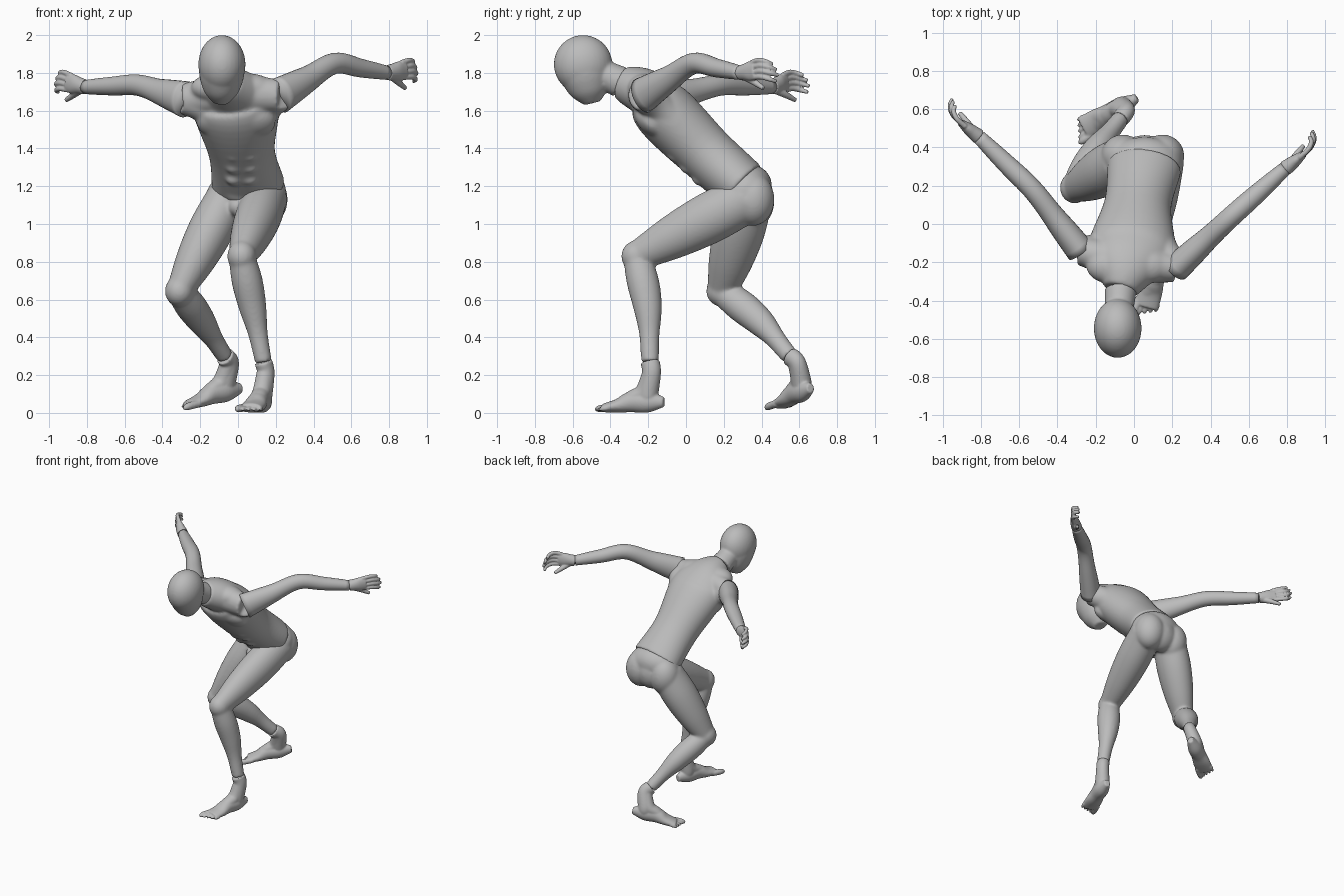
import bpy, bmesh, math
from mathutils import Vector, Matrix

cube = bpy.data.objects.get("Cube")
if cube:
    bpy.data.objects.remove(cube, do_unlink=True)

shade = .5
grey = bpy.data.materials.new("mannequin_grey")
grey.use_nodes = True
grey.diffuse_color = (shade, shade, shade, 1)
grey.node_tree.nodes["Principled BSDF"].inputs["Base Color"].default_value = grey.diffuse_color

# Joints of the pose
neck = Vector((-.07, -.345, 1.75))
skull = Vector((-.085, -.545, 1.845))
chin = Vector((-.09, -.495, 1.64))
pelvis = Vector((.055, .3, 1.2))
waist = Vector((.02, .1, 1.38))
chest = Vector((-.01, -.12, 1.6))
collar = Vector((-.03, -.2, 1.69))
left_shoulder = Vector((.22, -.23, 1.68))
left_elbow = Vector((.51, .04, 1.85))
left_wrist = Vector((.79, .29, 1.8))
right_shoulder = Vector((-.28, -.14, 1.66))
right_elbow = Vector((-.53, .18, 1.735))
right_wrist = Vector((-.81, .455, 1.725))
left_hip = Vector((.15, .33, 1.14))
left_knee = Vector((.02, -.26, .83))
left_ankle = Vector((.135, -.19, .27))
right_hip = Vector((-.06, .33, 1.13))
right_knee = Vector((-.31, .19, .645))
right_ankle = Vector((-.07, .55, .3))


def sample(values, t):
    """Smooth curve through evenly spaced values, for t from start to end."""
    if len(values) == 1:
        return values[0]
    padded = [values[0] * 2 - values[1], *values, values[-1] * 2 - values[-2]]
    place = t * (len(values) - 1)
    i = min(int(place), len(values) - 2)
    f = place - i
    a, b, c, d = padded[i:i + 4]
    return (b + (c - a) * (f / 2) + (a * 2 - b * 5 + c * 4 - d) * (f * f / 2)
            + (b * 3 - a - c * 3 + d) * (f ** 3 / 2))


def tube(bm, points, widths, flat=(1,), across=(1, 0, 0), across_end=None, sides=28, steps=24):
    """Loft ellipses along a path; flat is the depth as a share of the width."""
    points = [Vector(p) for p in points]
    first, last = Vector(across), Vector(across_end or across)
    centres = [sample(points, i / steps) for i in range(steps + 1)]
    rings = []
    for i, centre in enumerate(centres):
        t = i / steps
        tangent = (centres[min(i + 1, steps)] - centres[max(i - 1, 0)]).normalized()
        u = first.lerp(last, t)
        u = (u - tangent * u.dot(tangent)).normalized()
        v = tangent.cross(u) * sample(flat, t)
        radius = sample(widths, t)
        angles = [math.tau * k / sides for k in range(sides)]
        rings.append([bm.verts.new(centre + (u * math.cos(a) + v * math.sin(a)) * radius) for a in angles])
    for low, high in zip(rings, rings[1:]):
        for k in range(sides):
            j = (k + 1) % sides
            bm.faces.new((low[k], low[j], high[j], high[k]))
    bm.faces.new(rings[0][::-1])
    bm.faces.new(rings[-1])


def ball(bm, centre, radii, tilt=0):
    """Ellipsoid, tilted about the x axis."""
    spin = Matrix.Rotation(math.radians(tilt), 3, 'X').to_quaternion()
    bmesh.ops.create_uvsphere(bm, u_segments=32, v_segments=20, radius=1,
                              matrix=Matrix.LocRotScale(Vector(centre), spin, Vector(radii)))


def finish(name, bm, voxel=0, smooth=0):
    """Make the object; a voxel size fuses overlapping pieces into one skin."""
    bmesh.ops.recalc_face_normals(bm, faces=bm.faces)
    for face in bm.faces:
        face.smooth = True
    mesh = bpy.data.meshes.new(name)
    bm.to_mesh(mesh)
    bm.free()
    mesh.materials.append(grey)
    obj = bpy.data.objects.new(name, mesh)
    bpy.context.collection.objects.link(obj)
    if voxel:
        fuse = obj.modifiers.new("fuse", 'REMESH')
        fuse.mode = 'VOXEL'
        fuse.voxel_size = voxel
        fuse.use_smooth_shade = True
        soften = obj.modifiers.new("soften", 'SMOOTH')
        soften.iterations = smooth


# Head and neck
bm = bmesh.new()
ball(bm, skull, (.125, .155, .155))
tube(bm, [skull, chin], [.12, .12, .108, .085, .04], [1.12])
tube(bm, [neck, skull], [.084, .075, .07])
finish("head", bm, .008, 10)

# Torso: ribcage, shoulder girdle, chest, back and stomach muscles
bm = bmesh.new()
tube(bm, [pelvis, waist, chest, collar, neck], [.195, .176, .228, .19, .09],
     [.74, .86, .71, .66, .97], across_end=(1, -.2, 0), sides=40)
tube(bm, [right_shoulder, collar, left_shoulder], [.076, .1, .076], [1.12, 1.05, 1.12], (0, 1, 0))
ball(bm, pelvis + Vector((-.03, -.1, -.03)), (.1, .06, .08), 40)
for side, shoulder in ((-1, right_shoulder), (1, left_shoulder)):
    across = Vector((side, 0, 0))
    tube(bm, [waist + across * .11, chest + across * .15, shoulder], [.05, .085, .08])
    ball(bm, chest + Vector((side * .1, -.05 - side * .02, -.06)), (.11, .06, .1), 45)
    ball(bm, collar + Vector((side * .1, -.02, .03)), (.12, .09, .075))
    for row in range(3):
        ball(bm, waist + Vector((side * .042, -.163 + row * .064, -.02 - row * .062)), (.042, .03, .036), 45)
finish("torso", bm, .008, 20)

# Pelvis and both legs in one skin
bm = bmesh.new()
ball(bm, pelvis + Vector((0, .01, -.025)), (.2, .155, .13), 40)
ball(bm, pelvis + Vector((0, .06, -.07)), (.13, .105, .13))
ball(bm, pelvis + Vector((-.06, -.1, -.11)), (.045, .06, .05))
for hip, knee, ankle in ((left_hip, left_knee, left_ankle), (right_hip, right_knee, right_ankle)):
    ball(bm, hip + Vector((0, .025, -.01)), (.113, .113, .14))
    tube(bm, [hip, knee], [.113, .12, .104, .07], [1.13])
    ball(bm, knee, (.077, .083, .083))
    calf = (knee + ankle) / 2 + Vector((0, .022, .01))
    tube(bm, [knee, calf, ankle], [.07, .082, .073, .052, .045], [1.04])
finish("pelvis_and_legs", bm, .008, 18)

# Arms
for name, shoulder, elbow, wrist, across in (
        ("left_arm", left_shoulder, left_elbow, left_wrist, (-1, 1, 0)),
        ("right_arm", right_shoulder, right_elbow, right_wrist, (1, 1, 0))):
    bm = bmesh.new()
    tube(bm, [shoulder, (shoulder + elbow) / 2, elbow, (elbow + wrist) / 2, wrist],
         [.075, .067, .057, .054, .052, .046, .037], [1.3, 1.1, 1, 1], across)
    finish(name, bm)


# Hands: palm, four curled fingers and a lowered thumb
def hand(name, wrist, along, side):
    along = Vector(along).normalized()
    palm = Vector((-side, 1, 0))
    palm = (palm - along * palm.dot(along)).normalized()
    thumb = palm.cross(along)
    if thumb.z > 0:
        thumb.negate()

    def at(reach, spread, curl):
        return wrist + along * reach + thumb * spread + palm * curl

    bm = bmesh.new()
    tube(bm, [at(0, 0, 0), at(.125, 0, 0)], [.04, .045, .052, .046], [1, .8, .55, .4], thumb)
    for i, length in enumerate((.9, 1, .95, .8)):
        spread = .036 - .026 * i
        tube(bm, [at(.1, spread, 0), at(.12 + length * .05, spread * 1.15, .005),
                  at(.12 + length * .095, spread * 1.2 + .015, length * .03),
                  at(.12 + length * .11, spread * 1.2 + .03, length * .07)],
             [.015, .014, .013, .01], across=thumb, sides=12, steps=15)
    tube(bm, [at(.03, .02, 0), at(.085, .06, .02), at(.14, .1, .035)],
         [.024, .018, .012], across=palm, sides=12)
    finish(name, bm, .005, 3)


hand("left_hand", left_wrist, (.8, .62, .12), 1)
hand("right_hand", right_wrist, (-.8, .62, .2), -1)


# Feet: heel, instep, ankle and five toes
def foot(name, knee, ankle, heel, forward, side):
    forward = Vector(forward).normalized()
    up = (Vector((0, 0, 1)) - forward * forward.z).normalized()
    inner = forward.cross(up) * side
    shin = (ankle - knee).normalized()

    def at(reach, spread, height):
        return Vector(heel) + forward * reach + inner * spread + up * height

    bm = bmesh.new()
    tube(bm, [at(-.04, 0, .055), at(.05, 0, .057), at(.14, 0, .056), at(.21, 0, .036), at(.29, 0, .024)],
         [.022, .05, .054, .063, .064], [1.2, 1.15, 1.02, .6, .37], inner)
    tube(bm, [ankle, ankle + shin * .06, at(.05, 0, .1), at(.05, 0, .05)], [.047, .046, .052, .045], [1.1], inner)
    tube(bm, [ankle + shin * .05, at(.07, 0, .11), at(.14, 0, .08), at(.23, .01, .045)],
         [.044, .048, .045, .04], [1, 1, .8, .5], inner)
    for i in range(5):
        spread = .047 - .024 * i
        size = .013 if i else .02
        tip = .355 - .013 * i
        tube(bm, [at(.25, spread, .024), at(tip - .03, spread * 1.12, .021), at(tip, spread * 1.12, .014)],
             [size, size, size / 2], across=inner, sides=12, steps=12)
    finish(name, bm, .006, 5)


foot("left_foot", left_knee, left_ankle, (.145, -.155, .002), (-.28, -.95, 0), 1)
foot("right_foot", right_knee, right_ankle, (-.01, .645, .07), (-.83, -.48, -.17), -1)
